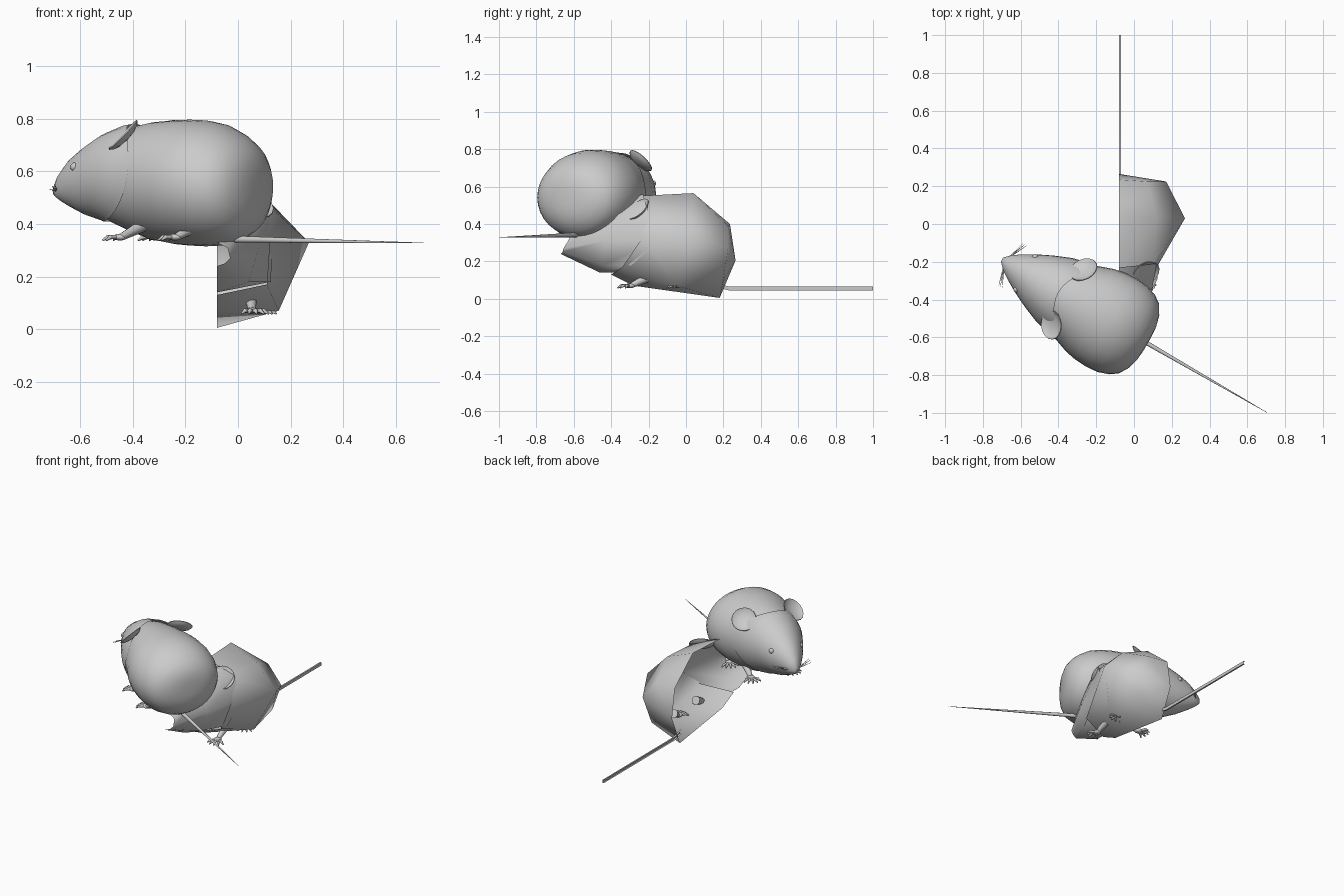
import bpy, bmesh, math
from mathutils import Matrix, Vector

if "Cube" in bpy.data.objects:
    bpy.data.objects.remove(bpy.data.objects["Cube"])

fur = bpy.data.materials.new("grey")
fur.diffuse_color = (0.6, 0.6, 0.6, 1)
fur.use_nodes = True
fur.node_tree.nodes["Principled BSDF"].inputs["Base Color"].default_value = fur.diffuse_color

# local frame of each mouse: x forward to the nose, y to its left, z up
FULL = Matrix.Translation((-0.2, -0.476, 0)) @ Matrix.Rotation(math.radians(150), 4, 'Z')
HALF = Matrix.Translation((-0.08, -0.09, -0.28)) @ Matrix.Rotation(math.radians(-90), 4, 'Z')


def finish(name, bm, frame, angle=60):
    me = bpy.data.meshes.new(name)
    bm.to_mesh(me)
    bm.free()
    me.transform(frame)
    me.materials.append(fur)
    ob = bpy.data.objects.new(name, me)
    bpy.context.collection.objects.link(ob)
    bpy.context.view_layer.objects.active = ob
    ob.select_set(True)
    bpy.ops.object.shade_smooth_by_angle(angle=math.radians(angle))
    ob.select_set(False)
    return ob


def skin(bm, rings, closed=True, caps=(False, False)):
    rows = [[bm.verts.new(p) for p in r] for r in rings]
    for a, b in zip(rows, rows[1:]):
        n = len(a)
        for i in range(n if closed else n - 1):
            j = (i + 1) % n
            bm.faces.new((a[i], a[j], b[j], b[i]))
    if caps[0]:
        bm.faces.new(rows[0][::-1])
    if caps[1]:
        bm.faces.new(rows[-1])
    bmesh.ops.recalc_face_normals(bm, faces=bm.faces)


def rod(bm, a, b, r1, r2, seg=8):
    a, b = Vector(a), Vector(b)
    d = b - a
    m = Matrix.Translation((a + b) / 2) @ d.to_track_quat('Z', 'Y').to_matrix().to_4x4()
    bmesh.ops.create_cone(bm, cap_ends=True, segments=seg, radius1=r1, radius2=r2, depth=d.length, matrix=m)


def ball(bm, centre, size, seg=12):
    m = Matrix.Translation(centre) @ Matrix.Diagonal((*size, 1))
    bmesh.ops.create_uvsphere(bm, u_segments=seg, v_segments=seg // 2, radius=1, matrix=m)


# body profile: position, half width, underside, back
PROFILE = [(-.314, .04, .50, .59), (-.309, .10, .45, .635), (-.293, .16, .405, .68), (-.262, .212, .36, .718),
           (-.22, .242, .335, .75), (-.16, .263, .318, .78), (-.09, .269, .315, .794), (-.02, .264, .318, .797),
           (.04, .252, .323, .795), (.14, .216, .34, .787), (.25, .193, .37, .775), (.346, .155, .412, .742),
           (.43, .115, .435, .695), (.50, .075, .465, .645), (.55, .04, .49, .588), (.576, .012, .51, .545)]


def skin_point(u, a, grow=1.0):
    for p, q in zip(PROFILE, PROFILE[1:]):
        if u <= q[0] + 1e-6:
            t = (u - p[0]) / (q[0] - p[0])
            w, lo, hi = (p[k] + (q[k] - p[k]) * t for k in (1, 2, 3))
            return (u, w * grow * math.cos(a), (lo + hi) / 2 + (hi - lo) / 2 * grow * math.sin(a))


ANGLES = [math.tau * i / 32 for i in range(32)]

# full body, running inside the head
bm = bmesh.new()
skin(bm, [[skin_point(p[0], a, 1 if p[0] < .2 else .95) for a in ANGLES] for p in PROFILE[:12]], caps=(True, True))
finish("body", bm, FULL, 80)

# head with a slanted rim overlapping the neck
bm = bmesh.new()
rings = []
for k in range(15):
    t = k / 14
    ring = []
    for a in ANGLES:
        rim = .288 - .058 * math.sin(a) - .158 * math.cos(a) ** 2
        ring.append(skin_point(rim + (.576 - rim) * t, a, 1 + .02 * (1 - t)))
    rings.append(ring)
skin(bm, rings, caps=(False, True))
finish("head", bm, FULL)

# open half shell: body rings from neck to rump, then a tip on the centre line
body_rings = [
    [(.16, 0, .83), (.13, .18, .765), (.14, .2, .61), (.25, .19, .45), (.31, 0, .41)],
    [(-.13, 0, .845), (-.12, .2, .765), (-.12, .35, .61), (-.04, .235, .35), (.19, 0, .35)],
    [(-.325, 0, .68), (-.315, .15, .67), (-.315, .25, .55), (-.29, .2, .38), (-.27, 0, .285)],
    [(-.355, 0, .485)] * 5]
head_rings = [
    [(.14, 0, .84), (.12, .2, .77), (.055, .21, .595), (.2, .205, .46), (.29, 0, .42)],
    [(.38, 0, .75), (.36, .12, .71), (.34, .16, .59), (.36, .12, .46), (.37, 0, .42)],
    [(.53, 0, .61), (.54, .04, .59), (.565, .05, .55), (.57, .03, .53), (.58, 0, .52)]]
for name, rings in (("half_body_shell", body_rings), ("half_head_shell", head_rings)):
    bm = bmesh.new()
    skin(bm, rings, closed=False)
    bmesh.ops.remove_doubles(bm, verts=bm.verts, dist=.0005)
    finish(name, bm, HALF, 100)


def ear(frame, side, tag, centre):
    # thin cupped disc facing forward, outward and up
    bm = bmesh.new()
    n = Vector((.6, .4 * side, .7)).normalized()
    m = Matrix.Translation((centre[0], centre[1] * side, centre[2])) @ n.to_track_quat('Z', 'Y').to_matrix().to_4x4()
    rings = []
    for r, z in ((.01, -.014), (.04, -.011), (.066, -.002), (.078, .009), (.076, .013), (.064, .005), (.04, -.004), (.01, -.007)):
        rings.append([m @ Vector((r * math.cos(a), r * math.sin(a), z)) for a in ANGLES[::2]])
    skin(bm, rings, caps=(True, True))
    finish("ear_" + tag, bm, frame)


def foot(frame, side, tag, u, v, leg_top, toes):
    # leg, palm and fanned toes
    bm = bmesh.new()
    rod(bm, (leg_top[0], leg_top[1] * side, leg_top[2]), (u, v * side, .352), .028, .014, 10)
    ball(bm, (u + .01, v * side, .35), (.030, .024, .013))
    for k in range(toes):
        f = (k - (toes - 1) / 2) / ((toes - 1) / 2)
        ang = math.radians(15 + 55 * f)
        tip = (u + .012 + .066 * math.cos(ang), (v + .066 * math.sin(ang)) * side, .338)
        mid = (u + .012 + .045 * math.cos(ang), (v + .045 * math.sin(ang)) * side, .35)
        rod(bm, (u + .01, v * side, .35), mid, .008, .008)
        ball(bm, mid, (.009, .009, .009), 8)
        rod(bm, mid, tip, .008, .003)
    finish(tag, bm, frame)


def features(frame, side, tag, ear_centre):
    ear(frame, side, tag, ear_centre)
    foot(frame, side, "front_foot_" + tag, .2, .135, (.08, .125, .41), 5)
    foot(frame, side, "hind_foot_" + tag, -.06, .165, (-.14, .14, .40), 5)


for side, tag in ((1, "left"), (-1, "right")):
    features(FULL, side, tag, (.17, .165, .732))
    # eye and a tight tuft of whiskers
    bm = bmesh.new()
    ball(bm, (.43, .098 * side, .617), (.017, .017, .017))
    finish("eye_" + tag, bm, FULL)
    bm = bmesh.new()
    for du, dz in ((-.012, .012), (0, .004), (.01, -.008)):
        rod(bm, (.55, .025 * side, .525), (.512 + du, .128 * side, .54 + dz), .003, .001, 5)
    finish("whiskers_" + tag, bm, FULL)
features(HALF, 1, "half", (.165, .14, .752))

# tapered tail of the full mouse
bm = bmesh.new()
rod(bm, (-.22, 0, .342), (-.34, 0, .34), .013, .011, 12)
rod(bm, (-.34, 0, .34), (-1.045, 0, .328), .011, .001, 12)
finish("tail", bm, FULL)

# open half tail of the half shell
bm = bmesh.new()
skin(bm, [[(u, 0, z + h), (u, w, z + h), (u, w, z - h), (u, 0, z - h)]
          for u, w, h, z in ((-.25, .012, .012, .355), (-.32, .011, .01, .335), (-1.09, .01, .01, .335))], closed=False)
finish("half_tail", bm, HALF, 30)
